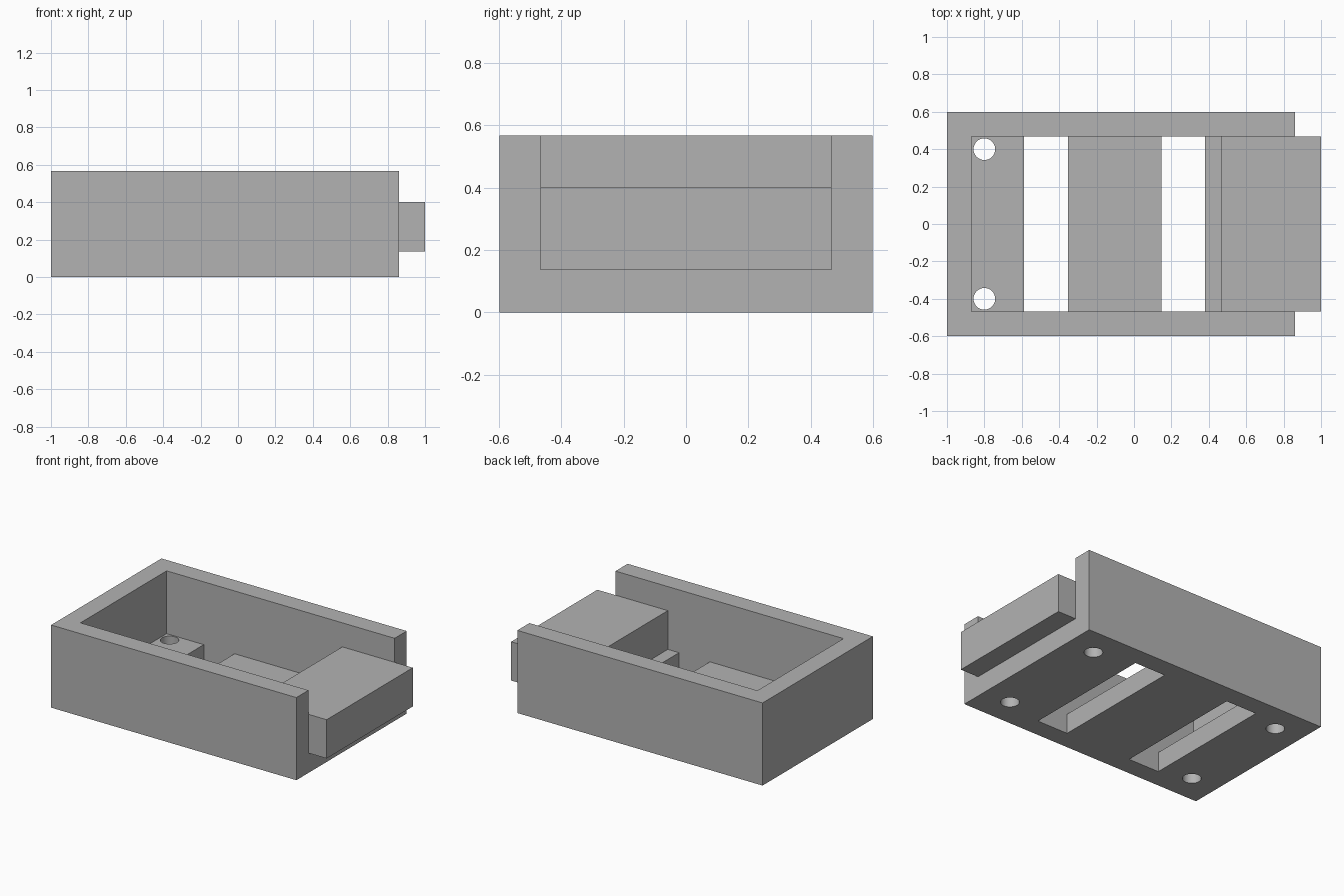
import bpy

cube = bpy.data.objects.get("Cube")
if cube:
    bpy.data.objects.remove(cube, do_unlink=True)

# Main dimensions
BACK, FRONT, TIP = -1.0, 0.862, 1.0
HALF_W, INNER = 0.598, 0.467
HEIGHT, FLOOR, BLOCK_TOP = 0.567, 0.136, 0.402
WALL = HALF_W - INNER

grey = bpy.data.materials.new("plain grey")
grey.use_nodes = True
grey.diffuse_color = (0.45, 0.45, 0.45, 1)
grey.node_tree.nodes["Principled BSDF"].inputs["Base Color"].default_value = grey.diffuse_color


def box(name, x, y, z):
    """Box spanning the given (low, high) range on each axis."""
    bpy.ops.mesh.primitive_cube_add(size=1)
    ob = bpy.context.object
    ob.name = name
    for v in ob.data.vertices:
        v.co = [r[1] if c > 0 else r[0] for c, r in zip(v.co, (x, y, z))]
    ob.data.materials.append(grey)
    return ob


def cut(target, cutter):
    """Subtract the cutter from the target and discard it."""
    cutter.hide_render = True
    mod = target.modifiers.new("cut", 'BOOLEAN')
    mod.operation, mod.solver, mod.object = 'DIFFERENCE', 'EXACT', cutter
    bpy.ops.object.select_all(action='DESELECT')
    bpy.context.view_layer.objects.active = target
    target.select_set(True)
    bpy.ops.object.modifier_apply(modifier=mod.name)
    bpy.data.objects.remove(cutter, do_unlink=True)


# Tray, open at the top and at one end
tray = box("tray", (BACK, FRONT), (-HALF_W, HALF_W), (0, HEIGHT))
cut(tray, box("cavity_cutter", (BACK + WALL, 1.2), (-INNER, INNER), (FLOOR, 1)))

# Two wide slots through the floor
for x in ((-0.587, -0.353), (0.146, 0.38)):
    cut(tray, box("slot_cutter", x, (-INNER, INNER), (-0.2, 0.3)))

# Four screw holes near the floor corners
for x in (-0.8, 0.662):
    for y in (-0.4, 0.4):
        bpy.ops.mesh.primitive_cylinder_add(vertices=32, radius=0.058, depth=0.6, location=(x, y, 0))
        cut(tray, bpy.context.object)

# Solid block resting on the floor and overhanging the open end
box("end_block", (0.465, TIP), (-INNER, INNER), (FLOOR, BLOCK_TOP))

# Keep flat faces crisp while smoothing the hole walls
bpy.ops.object.select_all(action='DESELECT')
bpy.context.view_layer.objects.active = tray
tray.select_set(True)
bpy.ops.object.shade_smooth_by_angle()
